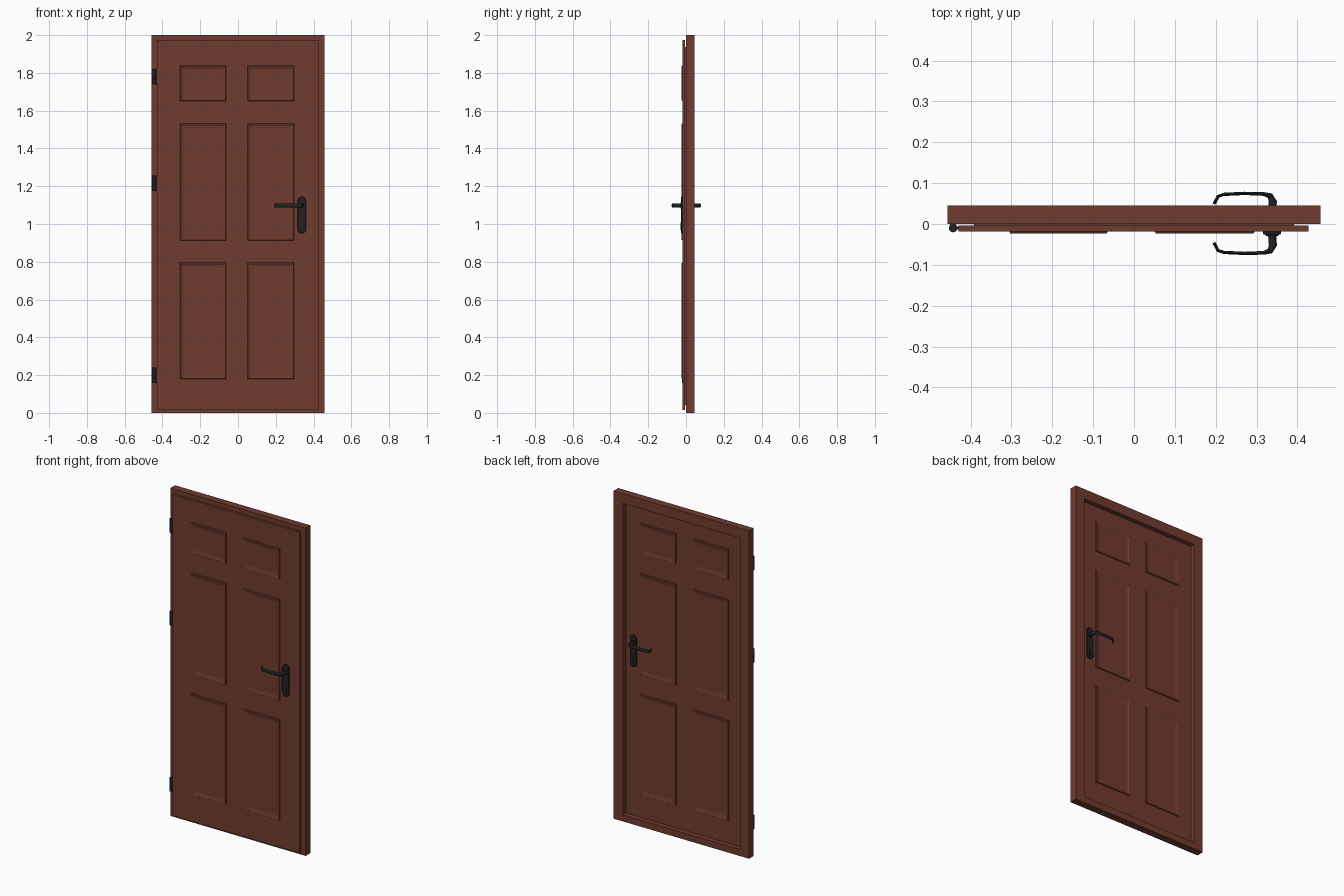
import bpy, bmesh, math
from mathutils import Vector

if "Cube" in bpy.data.objects:
    bpy.data.objects.remove(bpy.data.objects["Cube"])


def material(name, rgb):
    m = bpy.data.materials.new(name)
    m.diffuse_color = (*rgb, 1)
    m.use_nodes = True
    m.node_tree.nodes["Principled BSDF"].inputs["Base Color"].default_value = m.diffuse_color
    return m


WOOD = material("brown_wood", (0.16, 0.044, 0.028))
METAL = material("black_metal", (0.016, 0.016, 0.016))


def finish(name, bm, mat, smooth=False):
    bmesh.ops.recalc_face_normals(bm, faces=bm.faces)
    me = bpy.data.meshes.new(name)
    bm.to_mesh(me)
    bm.free()
    ob = bpy.data.objects.new(name, me)
    bpy.context.collection.objects.link(ob)
    me.materials.append(mat)
    if smooth:
        bpy.ops.object.select_all(action='DESELECT')
        ob.select_set(True)
        bpy.context.view_layer.objects.active = ob
        bpy.ops.object.shade_smooth_by_angle(angle=math.radians(35))
    return ob


def loft(bm, rings, cap_start=True, cap_end=True):
    """Skin a list of closed rings of points."""
    vs = [[bm.verts.new(p) for p in r] for r in rings]
    n = len(vs[0])
    for a, b in zip(vs, vs[1:]):
        for i in range(n):
            j = (i + 1) % n
            bm.faces.new((a[i], a[j], b[j], b[i]))
    if cap_start:
        bm.faces.new(vs[0])
    if cap_end:
        bm.faces.new(vs[-1])


def rect(x0, x1, z0, z1, y):
    return [(x0, y, z0), (x1, y, z0), (x1, y, z1), (x0, y, z1)]


def box(name, x0, x1, y0, y1, z0, z1, mat):
    bm = bmesh.new()
    loft(bm, [rect(x0, x1, z0, z1, y0), rect(x0, x1, z0, z1, y1)])
    return finish(name, bm, mat)


def cylinder(name, x, z, r, y0, y1):
    bm = bmesh.new()
    ang = [2 * math.pi * i / 20 for i in range(20)]
    loft(bm, [[(x + r * math.cos(a), y, z + r * math.sin(a)) for a in ang] for y in (y0, y1)])
    return finish(name, bm, METAL, True)


# Door frame: a rectangular ring
HW, IW, D = 0.457, 0.395, 0.045
outer, inner = (-HW, HW, 0, 2), (-IW, IW, 0.04, 1.94)
bm = bmesh.new()
loft(bm, [rect(*outer, 0), rect(*outer, D), rect(*inner, D), rect(*inner, 0), rect(*outer, 0)],
     False, False)
bmesh.ops.remove_doubles(bm, verts=bm.verts, dist=1e-5)
finish("door_frame", bm, WOOD)

# Door leaf: overlapping front lip and the core inside the frame
FRONT, BACK = -0.018, 0.021
box("door_lip", -0.43, 0.427, FRONT, -0.004, 0.015, 1.975, WOOD)
box("door_core", -0.392, 0.392, -0.006, BACK, 0.043, 1.937, WOOD)

# Joint lines along one stile on each side
box("front_joint", -0.304, -0.302, FRONT - 0.001, FRONT, 0.05, 1.92, WOOD)
box("back_joint", 0.296, 0.298, BACK, BACK + 0.001, 0.05, 1.92, WOOD)

# Raised mouldings and panels: (inset, height) profile
PROFILE = [(0, 0), (0.003, 0.005), (0.009, 0.005), (0.013, 0.0025),
           (0.018, 0.0025), (0.024, 0.0006)]
COLUMNS = [(-0.306, -0.064), (0.05, 0.296)]
ROWS = [(0.18, 0.797), (0.913, 1.532), (1.652, 1.84)]
for side, face, out in (("front", FRONT, -1), ("back", BACK, 1)):
    for c, (x0, x1) in enumerate(COLUMNS):
        for r, (z0, z1) in enumerate(ROWS):
            bm = bmesh.new()
            loft(bm, [rect(x0 + i, x1 - i, z0 + i, z1 - i, face + out * h) for i, h in PROFILE],
                 False, True)
            # open-backed moulding: orient the faces outward by hand
            ob = finish(f"{side}_panel_{c}_{r}", bm, WOOD)
            if ob.data.polygons[-1].normal.y * out < 0:
                ob.data.flip_normals()

# Handles: lever path as (x, distance from door, half thickness, half height)
HX, HZ = 0.338, 1.098
LEVER = [(0.338, 0.004, 0.010, 0.011), (0.340, 0.034, 0.010, 0.011),
         (0.333, 0.048, 0.0075, 0.011), (0.318, 0.0525, 0.0045, 0.011),
         (0.27, 0.054, 0.004, 0.011), (0.22, 0.0515, 0.004, 0.011),
         (0.206, 0.047, 0.004, 0.011), (0.196, 0.028, 0.004, 0.011)]
for side, face, out in (("front", FRONT, -1), ("back", BACK, 1)):
    # Back plate with rounded ends and a bevelled rim
    def plate_ring(r, d):
        pts = []
        for cz, start in ((1.122, 0), (0.973, math.pi)):
            for k in range(13):
                a = start + math.pi * k / 12
                pts.append((HX + r * math.cos(a), face + out * d, cz + r * math.sin(a)))
        return pts
    bm = bmesh.new()
    loft(bm, [plate_ring(0.0225, 0), plate_ring(0.0225, 0.006), plate_ring(0.020, 0.008)])
    finish(f"{side}_handle_plate", bm, METAL, True)

    # Lever swept along its path
    bm = bmesh.new()
    rings = []
    for i, (x, d, w, h) in enumerate(LEVER):
        a, b = LEVER[max(i - 1, 0)], LEVER[min(i + 1, len(LEVER) - 1)]
        t = Vector((b[0] - a[0], b[1] - a[1])).normalized()
        ring = []
        for k in range(12):
            u = 2 * math.pi * k / 12
            s = w * math.cos(u)
            ring.append((x - t.y * s, face + out * (d + t.x * s), HZ + h * math.sin(u)))
        rings.append(ring)
    loft(bm, rings)
    finish(f"{side}_handle_lever", bm, METAL, True)

    # Lever collar and lock cylinder
    cylinder(f"{side}_handle_collar", HX, HZ, 0.016, face, face + out * 0.011)
    cylinder(f"{side}_lock", HX, 1.0, 0.009, face, face + out * 0.012)
    box(f"{side}_lock_body", HX - 0.005, HX + 0.005, face, face + out * 0.012, 0.968, 1.0, METAL)

# Hinges: three stacked knuckles and a leaf
for i, zc in enumerate((0.2, 1.215, 1.78)):
    bm = bmesh.new()
    ang = [2 * math.pi * k / 16 for k in range(16)]
    zs = [-0.041, -0.0145, -0.0135, 0.0135, 0.0145, 0.041]
    rs = [0.0105, 0.0105, 0.009, 0.0105, 0.0105, 0.0105]
    loft(bm, [[(-0.443 + r * math.cos(a), -0.010 + r * math.sin(a), zc + z) for a in ang]
              for z, r in zip(zs, rs)])
    finish(f"hinge_knuckle_{i}", bm, METAL, True)
    box(f"hinge_leaf_{i}", -0.443, -0.428, -0.013, -0.006, zc - 0.04, zc + 0.04, METAL)
    box(f"hinge_frame_leaf_{i}", -0.45, -0.436, -0.006, 0.002, zc - 0.04, zc + 0.04, METAL)
